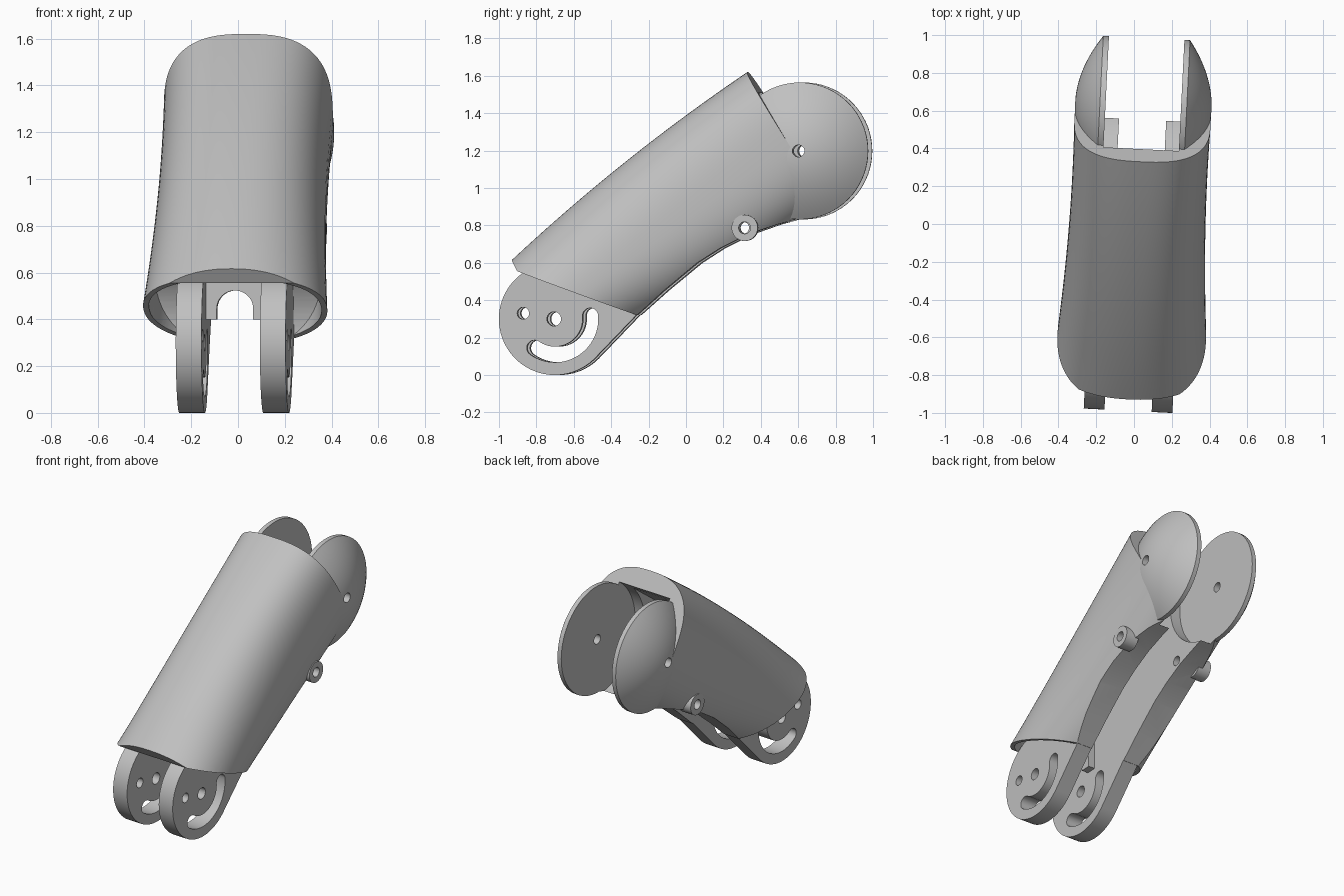
import bpy, bmesh, math
from mathutils import Matrix

if "Cube" in bpy.data.objects:
    bpy.data.objects.remove(bpy.data.objects["Cube"], do_unlink=True)

grey = bpy.data.materials.new("matte_grey")
grey.use_nodes = True
grey.diffuse_color = (0.53, 0.53, 0.53, 1)
grey.node_tree.nodes["Principled BSDF"].inputs["Base Color"].default_value = (0.53, 0.53, 0.53, 1)

HINGE = (-0.69, 0.3)      # front pivot (y, z)
KNUCKLE = (0.62, 1.198)   # rear pivot
BOSS = (0.315, 0.787)
TURN = Matrix.Translation((0.018, 0, 0)) @ Matrix.Rotation(-0.05, 4, "Z")


def make(name, rings, closed=False):
    """Skin a list of equal rings; cap the ends unless the rings form a loop."""
    bm = bmesh.new()
    loops = [[bm.verts.new(p) for p in ring] for ring in rings]
    n = len(loops[0])
    pairs = list(zip(loops, loops[1:])) + ([(loops[-1], loops[0])] if closed else [])
    for a, b in pairs:
        for i in range(n):
            j = (i + 1) % n
            bm.faces.new((a[i], a[j], b[j], b[i]))
    if not closed:
        bm.faces.new(loops[0])
        bm.faces.new(loops[-1])
    bmesh.ops.recalc_face_normals(bm, faces=bm.faces)
    mesh = bpy.data.meshes.new(name)
    bm.to_mesh(mesh)
    bm.free()
    mesh.materials.append(grey)
    ob = bpy.data.objects.new(name, mesh)
    bpy.context.collection.objects.link(ob)
    return ob


def prism(name, outline, x0, x1):
    return make(name, [[(x, y, z) for y, z in outline] for x in (x0, x1)])


def arc(c, r, a0, a1, n):
    angles = [math.radians(a0 + (a1 - a0) * i / n) for i in range(n + 1)]
    return [(c[0] + r * math.cos(a), c[1] + r * math.sin(a)) for a in angles]


def circle(c, r, n=64):
    return arc(c, r, 0, 360, n)[:-1]


def turned(name, c, profile, side, n=72):
    """Revolve (radius, x) points about a crosswise axis."""
    rings = []
    for k in range(n):
        a = 2 * math.pi * k / n
        rings.append([(side * x, c[0] + r * math.cos(a), c[1] + r * math.sin(a)) for r, x in profile])
    return make(name, rings, closed=True)


def rounded(t, power):
    """Superellipse coordinate, fuller than a plain ellipse."""
    return math.copysign(abs(t) ** (2 / power), t)


def loft(name, inset):
    """Rounded limb form: leaning sections, oval in front and squarer behind."""
    rings = []
    for k in range(25):
        s = -0.4 + 1.7 * k / 24
        h = 0.33 + 0.17 * s - 0.10 * s * s
        w = 0.395 - 0.10 * s + 0.066 * s * s - inset
        drop = 0.05 * (1 - s)
        power = 2.2 + 0.5 * max(s, 0)
        ring = []
        for i in range(96):
            a = 2 * math.pi * i / 96
            half = h + drop if i < 48 else 1.09 * h - drop
            v = (half - inset) * rounded(math.sin(a), power) - drop
            ring.append((w * rounded(math.cos(a), power), -0.62 + 1.16 * s - 0.54 * v, 0.46 + 0.82 * s + 0.84 * v))
        rings.append(ring)
    return make(name, rings)


def boolean(ob, tool, op="DIFFERENCE"):
    tool.hide_render = True
    bpy.context.view_layer.objects.active = ob
    mod = ob.modifiers.new("cut", "BOOLEAN")
    mod.operation, mod.object, mod.solver = op, tool, "EXACT"
    bpy.ops.object.modifier_apply(modifier=mod.name)
    bpy.data.objects.remove(tool, do_unlink=True)


# Limb shell trimmed by its side outline
shell = loft("limb_shell", 0)
outline = [(-1.03, 0.77), (-0.89, 0.555), (-0.25, 0.32), (-0.1, 0.455), (0.075, 0.6), (0.2, 0.68),
           (0.34, 0.75), (0.5, 0.805), (0.65, 0.845), (0.78, 0.89), (0.225, 1.79)]
boolean(shell, prism("side_outline", outline, -1, 1), "INTERSECT")

# Front cavity around the hinge, central channel, rear slot, pin holes
cavity = loft("front_cavity", 0.025)
boolean(cavity, prism("cavity_limit", arc(HINGE, 0.41, 164, 449, 72), -1, 1), "INTERSECT")
boolean(shell, cavity)
channel = [(-0.89, 0.555), (0.40, 1.51), (1, 1.5), (1, 0.5), (0, 0), (-0.95, 0.3)]
boolean(shell, prism("channel", channel, -0.125, 0.125))
boolean(shell, prism("rear_slot", circle(KNUCKLE, 0.385, 96), -0.2, 0.2))
boolean(shell, prism("knuckle_hole", circle(KNUCKLE, 0.035, 24), -1, 1))
parts = [shell]

# Arched web between the hinge lugs
arch = [(-0.127, 0.4), (-0.127, 0.75), (0.127, 0.75), (0.127, 0.4), (0.078, 0.4)]
arch += arc((0, 0.445), 0.078, 0, 180, 24) + [(-0.078, 0.4)]
parts.append(make("arched_web", [[(x, y, z) for x, z in arch] for y in (-0.62, -0.55)]))

cap = [0.366 * (1 - i / 16) for i in range(15)] + [0.032]
for side, label in ((1, "left"), (-1, "right")):
    # Front hinge lug with two pin holes and a curved slot
    lug_shape = arc(HINGE, 0.3, 90, 315, 60) + [(-0.25, 0.325), (-0.1, 0.46), (-0.2, 0.8)]
    lug = prism(label + "_hinge_lug", lug_shape, side * 0.125, side * 0.235)
    tips = [arc(HINGE, 0.19, a, a, 1)[0] for a in (5, -125)]
    slot = arc(HINGE, 0.232, -125, 5, 30) + arc(tips[0], 0.042, 5, 185, 12)[1:-1]
    slot += arc(HINGE, 0.148, 5, -125, 30) + arc(tips[1], 0.042, 55, 235, 12)[1:-1]
    for cutter in (slot, circle((-0.86, 0.33), 0.032, 24), circle((-0.695, 0.3), 0.038, 24)):
        boolean(lug, prism("lug_cutter", cutter, side * 0.05, side * 0.3))

    # Domed rear knuckle with a pin hole
    dome = [(0.032, 0.2), (0.366, 0.2)] + [(r, 0.23 + 0.132 * (1 - (r / 0.366) ** 2)) for r in cap]
    knuckle = turned(label + "_knuckle_disc", KNUCKLE, dome, side)

    # Side boss, set level across the limb, with its hole through the wall
    seat = (BOSS[0] + 0.016 * side, BOSS[1])
    boolean(shell, prism("boss_hole", circle(seat, 0.032, 40), side * 0.05, side))
    ring = [(0.032, 0.25), (0.07, 0.25), (0.07, 0.342), (0.032, 0.342)]
    boss = turned(label + "_side_boss", seat, ring, side, 40)
    parts += [lug, knuckle, boss]

# Slight turn of the whole limb, then smooth shading with sharp edges
bpy.ops.object.select_all(action="DESELECT")
for ob in parts:
    ob.data.transform(TURN)
    ob.select_set(True)
bpy.context.view_layer.objects.active = shell
bpy.ops.object.shade_smooth_by_angle(angle=math.radians(30))
